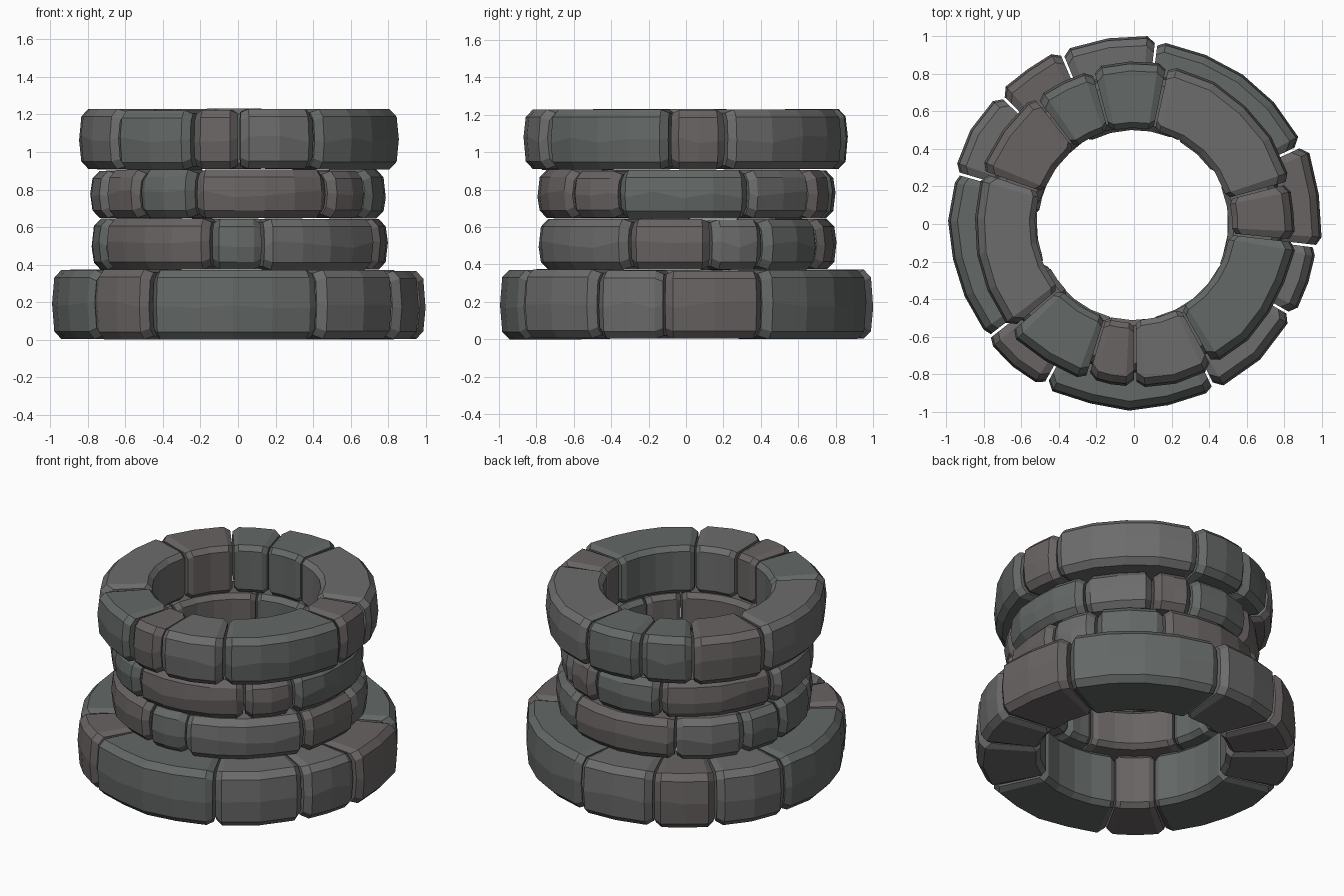
import bpy, bmesh, random
from math import radians, cos, sin

if "Cube" in bpy.data.objects:
    bpy.data.objects.remove(bpy.data.objects["Cube"])

random.seed(4)

# Stone tints: plain grey, greenish grey, pinkish grey
TINTS = {"g": (0.150, 0.150, 0.150), "n": (0.125, 0.138, 0.132), "p": (0.142, 0.126, 0.126)}
mats = []
for key, col in TINTS.items():
    m = bpy.data.materials.new("stone_" + key)
    m.diffuse_color = (*col, 1)
    m.use_nodes = True
    m.node_tree.nodes["Principled BSDF"].inputs["Base Color"].default_value = m.diffuse_color
    mats.append(m)
KEYS = list(TINTS)


def jit(a):
    return random.uniform(-a, a)


def section(r0, r1, z0, z1, c):
    """Chamfered stone profile in (r, z) with a slight outer bulge."""
    zm = (z0 + z1) / 2 + jit(0.02)
    ci = c * 0.6
    return [(r0 + ci, z0), (r1 - c, z0), (r1 - 0.012, z0 + c * 0.8), (r1, zm),
            (r1 - 0.012, z1 - c * 0.8), (r1 - c, z1), (r0 + ci, z1),
            (r0, z1 - ci), (r0, z0 + ci)]


def stone(bm, a0, a1, r0, r1, z0, z1, mat):
    """One curved block swept from angle a0 to a1 (degrees)."""
    c = 0.05
    rm = (r0 + r1) / 2
    gap, bev = 0.006 / rm, 0.035 / rm
    s, e = radians(a0) + gap, radians(a1) - gap
    n = max(2, round((a1 - a0) / 14))
    r1 += jit(0.012)
    r0 += jit(0.012)
    z1 -= random.uniform(0, 0.01)
    z0 += random.uniform(0, 0.006)
    inset = 0.03
    stations = [(s, inset)]
    stations += [(s + bev + (e - s - 2 * bev) * i / n, 0) for i in range(n + 1)]
    stations.append((e, inset))
    rings = []
    for a, d in stations:
        pts = section(r0 + d * 0.7, r1 - d + jit(0.008), z0 + d * 0.6, z1 - d * 0.6, c)
        rings.append([bm.verts.new((r * cos(a), r * sin(a), z)) for r, z in pts])
    faces = []
    for p, q in zip(rings, rings[1:]):
        k = len(p)
        for i in range(k):
            j = (i + 1) % k
            faces.append(bm.faces.new((p[i], q[i], q[j], p[j])))
    faces.append(bm.faces.new(rings[0]))
    faces.append(bm.faces.new(rings[-1][::-1]))
    for f in faces:
        f.material_index = mat


def course(name, angles, tints, r0, r1, z0, z1):
    """A full ring of stones; angles are the joints, counter-clockwise."""
    bm = bmesh.new()
    for i, a in enumerate(angles):
        b = angles[(i + 1) % len(angles)]
        if b <= a:
            b += 360
        stone(bm, a, b, r0, r1, z0, z1, KEYS.index(tints[i]))
    bmesh.ops.recalc_face_normals(bm, faces=bm.faces)
    me = bpy.data.meshes.new(name)
    bm.to_mesh(me)
    bm.free()
    for m in mats:
        me.materials.append(m)
    ob = bpy.data.objects.new(name, me)
    bpy.context.collection.objects.link(ob)


# Wide footing course
course("base_course", [25, 83, 113, 136, 164, 218, 241, 296, 330, 353],
       "ngpgnpnggp", 0.58, 0.99, 0.0, 0.375)
# Two narrow wall courses
course("lower_wall_course", [10, 32, 64, 120, 153, 175, 203, 259, 280, 337],
       "gnpgnnpngp", 0.51, 0.79, 0.37, 0.65)
course("upper_wall_course", [26, 59, 78, 113, 170, 205, 227, 253, 308, 332],
       "gpnpgpnppn", 0.51, 0.785, 0.645, 0.908)
# Overhanging rim course
course("rim_course", [15, 78, 105, 128, 161, 221, 253, 270.5, 299, 354],
       "gnnpgnpgnp", 0.52, 0.865, 0.905, 1.232)
